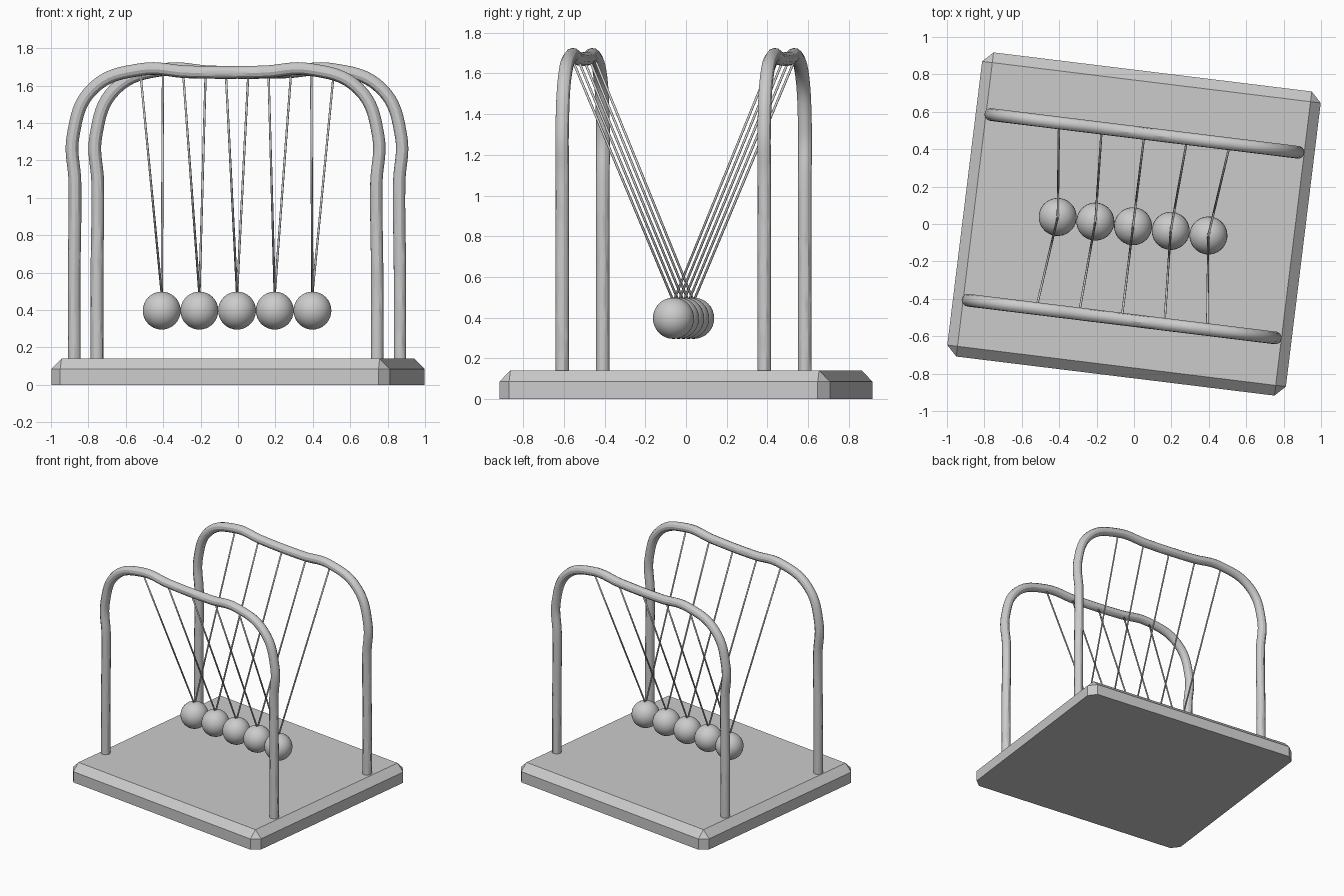
import bpy, bmesh
from math import radians
from mathutils import Matrix, Vector

if "Cube" in bpy.data.objects:
    bpy.data.objects.remove(bpy.data.objects["Cube"])

ROT = Matrix.Rotation(radians(-7), 4, 'Z')      # whole toy is turned slightly
SHIFT = Vector((-0.005, -0.012, 0))             # frame sits a touch off the base centre


def place(u, v, z):
    return ROT @ Vector((u, v, z)) + SHIFT


def finish(name, bm, smooth):
    mesh = bpy.data.meshes.new(name)
    bm.to_mesh(mesh)
    bm.free()
    for p in mesh.polygons:
        p.use_smooth = smooth
    obj = bpy.data.objects.new(name, mesh)
    bpy.context.collection.objects.link(obj)
    return obj


# Base: slab with chamfered top and vertical edges, flat underside
bm = bmesh.new()
bmesh.ops.create_cube(bm, size=1, matrix=Matrix.Translation((0, 0, 0.07)) @ Matrix.Diagonal((1.824, 1.638, 0.14, 1)))
edges = [e for e in bm.edges if max(v.co.z for v in e.verts) > 0.1]
bmesh.ops.bevel(bm, geom=edges, offset=0.055, segments=1, affect='EDGES')
bm.transform(ROT)
finish("base", bm, False)

# Frames: bent tubes with a slight bulge at the shoulders and dip in the middle
HALF = [(-0.816, 0.12), (-0.816, 0.6), (-0.812, 1.08), (-0.822, 1.33),
        (-0.716, 1.583), (-0.455, 1.686), (-0.2, 1.673)]
PATH = HALF + [(-u, z) for u, z in reversed(HALF)]


def tube(name, v):
    curve = bpy.data.curves.new(name, 'CURVE')
    curve.dimensions = '3D'
    curve.bevel_depth = 0.034
    curve.bevel_resolution = 4
    curve.resolution_u = 8
    curve.use_fill_caps = True
    spline = curve.splines.new('BEZIER')
    spline.bezier_points.add(len(PATH) - 1)
    for bp, (u, z) in zip(spline.bezier_points, PATH):
        bp.co = place(u, v, z)
        bp.handle_left_type = bp.handle_right_type = 'AUTO'
    obj = bpy.data.objects.new(name, curve)
    bpy.context.collection.objects.link(obj)
    bpy.ops.object.select_all(action='DESELECT')
    obj.select_set(True)
    bpy.context.view_layer.objects.active = obj
    bpy.ops.object.convert(target='MESH')
    bpy.ops.object.shade_smooth_by_angle()


tube("front_frame", -0.5)
tube("back_frame", 0.5)


def string(name, a, b, radius=0.006):
    d = b - a
    m = Matrix.Translation((a + b) / 2) @ d.to_track_quat('Z', 'Y').to_matrix().to_4x4()
    bm = bmesh.new()
    bmesh.ops.create_cone(bm, cap_ends=True, segments=8, radius1=radius, radius2=radius, depth=d.length, matrix=m)
    finish(name, bm, True)


# Five touching balls, each hung from both frames by a V of two strings
for i in range(-2, 3):
    u = 0.203 * i
    bm = bmesh.new()
    bmesh.ops.create_uvsphere(bm, u_segments=32, v_segments=16, radius=0.1015,
                              matrix=Matrix.Translation(place(u, 0, 0.397)) @ ROT)
    finish(f"ball_{i + 3}", bm, True)
    for side, v in (("front", -1), ("back", 1)):
        string(f"{side}_string_{i + 3}", place(u, 0.004 * v, 0.49), place(0.23 * i, 0.495 * v, 1.67))
